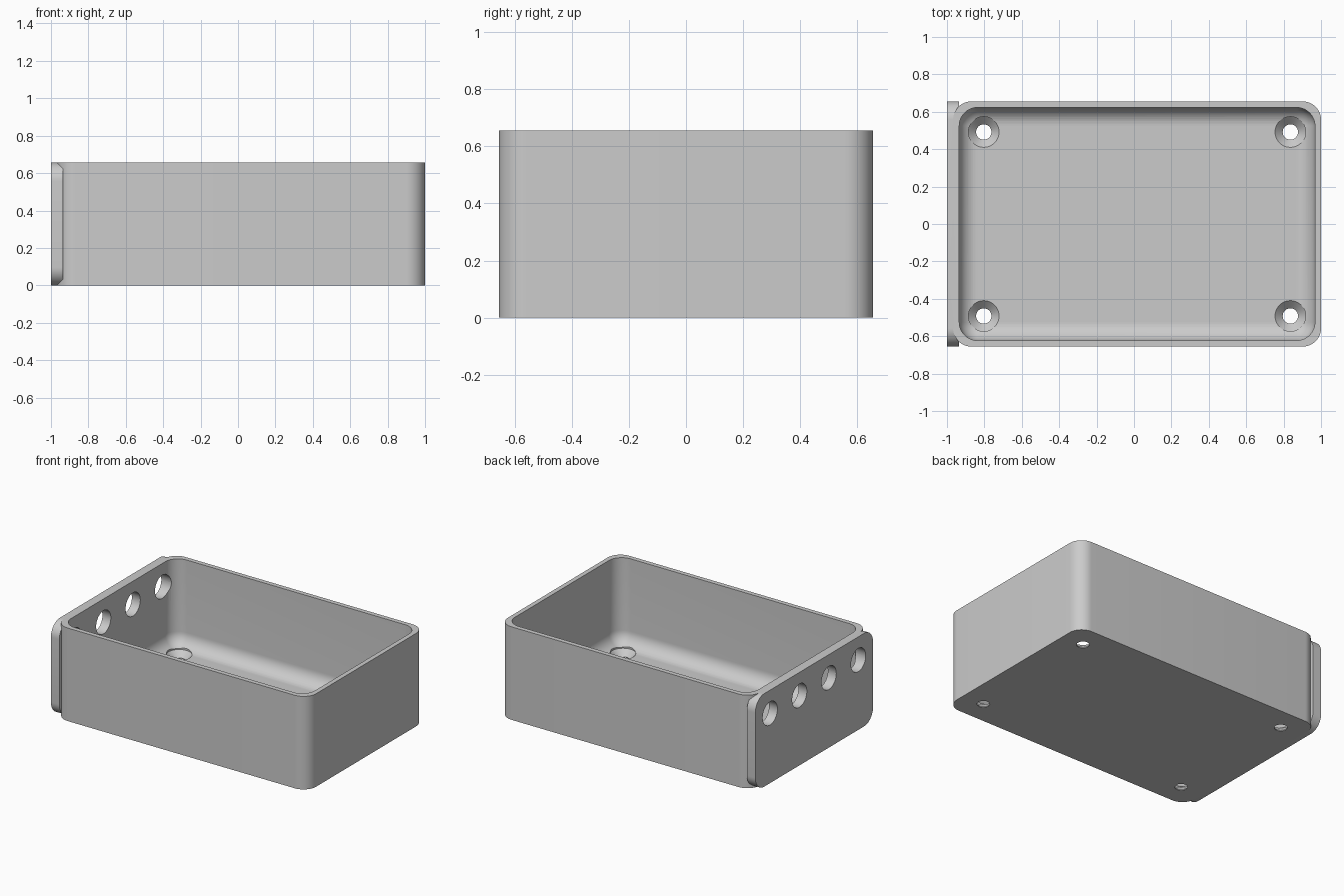
import bpy, bmesh, math
from mathutils import Matrix

cube = bpy.data.objects.get("Cube")
if cube:
    bpy.data.objects.remove(cube)

U = 2 / 61                      # one wall thickness
HEIGHT, DEPTH = 20 * U, 40 * U
CX = U / 2                      # tray centre, shifted by the end plate
RADIUS = 3 * U
FLOOR = 1.4 * U
STEPS = 12

grey = bpy.data.materials.new("plain grey")
grey.use_nodes = True
colour = (0.6, 0.6, 0.6, 1)
grey.diffuse_color = colour
grey.node_tree.nodes["Principled BSDF"].inputs["Base Color"].default_value = colour


def rounded_ring(hx, hy, r, z):
    """Rounded rectangle outline with half sizes hx, hy."""
    points = []
    for q, (sx, sy) in enumerate([(1, 1), (-1, 1), (-1, -1), (1, -1)]):
        for i in range(STEPS + 1):
            a = (q + i / STEPS) * math.pi / 2
            points.append((sx * (hx - r) + r * math.cos(a),
                           sy * (hy - r) + r * math.sin(a), z))
    return points


def circle_ring(r, z, n=48):
    return [(r * math.cos(2 * math.pi * i / n), r * math.sin(2 * math.pi * i / n), z)
            for i in range(n)]


def stack(name, rings, matrix):
    """Closed solid through a stack of outlines, bottom to top."""
    bm = bmesh.new()
    loops = [[bm.verts.new(p) for p in ring] for ring in rings]
    for low, high in zip(loops, loops[1:]):
        for i in range(len(low)):
            j = (i + 1) % len(low)
            bm.faces.new((low[i], low[j], high[j], high[i]))
    bm.faces.new(loops[0][::-1])
    bm.faces.new(loops[-1])
    bmesh.ops.remove_doubles(bm, verts=bm.verts, dist=1e-5)
    bmesh.ops.recalc_face_normals(bm, faces=bm.faces)
    bm.transform(matrix)
    mesh = bpy.data.meshes.new(name)
    bm.to_mesh(mesh)
    bm.free()
    mesh.materials.append(grey)
    obj = bpy.data.objects.new(name, mesh)
    bpy.context.collection.objects.link(obj)
    return obj


def combine(target, tool, operation):
    mod = target.modifiers.new("cut", 'BOOLEAN')
    mod.operation, mod.solver, mod.object = operation, 'EXACT', tool
    bpy.context.view_layer.objects.active = target
    bpy.ops.object.modifier_apply(modifier=mod.name)
    bpy.data.objects.remove(tool)


# Tray body with rounded upright corners
centre = Matrix.Translation((CX, 0, 0))
tray = stack("tray", [rounded_ring(30 * U, DEPTH / 2, RADIUS, z) for z in (0, HEIGHT)], centre)

# End plate, rounded in its own plane
sideways = Matrix.Translation((-1, 0, HEIGHT / 2)) @ Matrix.Rotation(math.pi / 2, 4, 'Y')
plate = stack("end_plate", [rounded_ring(HEIGHT / 2, DEPTH / 2, RADIUS, z) for z in (0, 2 * U)],
              sideways)
combine(tray, plate, 'UNION')

# Cavity with a filleted floor
rings = []
for i in range(STEPS + 1):
    a = i / STEPS * math.pi / 2
    inset = RADIUS * (1 - math.sin(a))
    rings.append(rounded_ring(29 * U - inset, DEPTH / 2 - U - inset, RADIUS - inset,
                              FLOOR + RADIUS * (1 - math.cos(a))))
rings.append(rounded_ring(29 * U, DEPTH / 2 - U, RADIUS, HEIGHT + U))
combine(tray, stack("cavity_cutter", rings, centre), 'DIFFERENCE')

# Countersunk screw holes near the floor corners
big, small = 2.5 * U, 1.25 * U
for sx in (-1, 1):
    for sy in (-1, 1):
        sink = stack("screw_cutter",
                     [circle_ring(small, -U), circle_ring(small, 0.15 * U),
                      circle_ring(big, FLOOR), circle_ring(big, 6 * U)],
                     Matrix.Translation((CX + sx * 25 * U, sy * 15 * U, 0)))
        combine(tray, sink, 'DIFFERENCE')

# Row of cable holes through the end plate
for k in (-15, -5, 5, 15):
    hole = stack("cable_cutter", [circle_ring(big, -U), circle_ring(big, 4 * U)],
                 Matrix.Translation((-1, k * U, 15 * U)) @ Matrix.Rotation(math.pi / 2, 4, 'Y'))
    combine(tray, hole, 'DIFFERENCE')

# Smooth curves, sharp edges
bpy.ops.object.select_all(action='DESELECT')
tray.select_set(True)
bpy.context.view_layer.objects.active = tray
bpy.ops.object.shade_smooth_by_angle(angle=math.radians(30))
